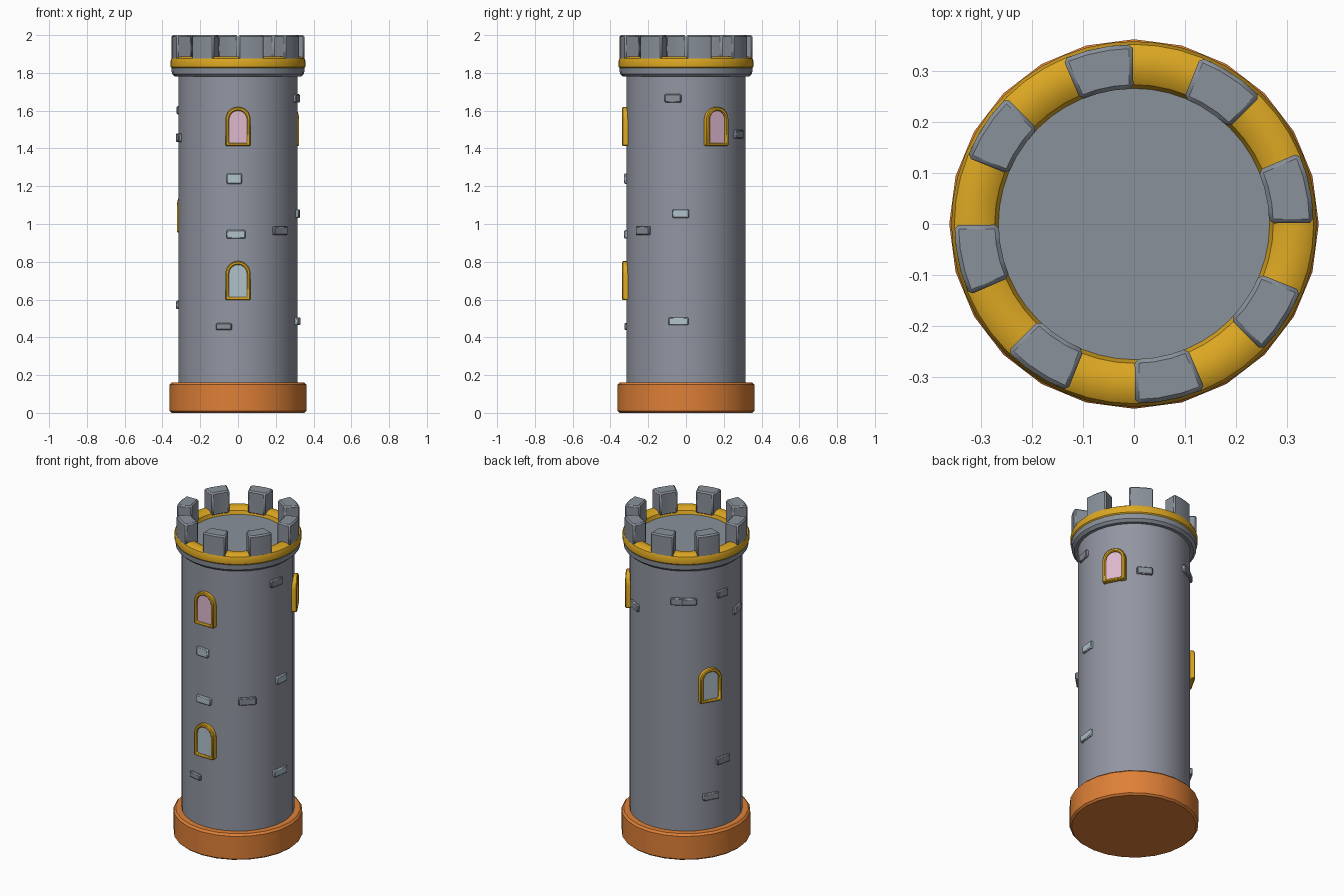
import bpy, bmesh
from math import sin, cos, pi, radians

if "Cube" in bpy.data.objects:
    bpy.data.objects.remove(bpy.data.objects["Cube"])


def material(name, rgb):
    m = bpy.data.materials.new(name)
    lin = [((c / 255 + 0.055) / 1.055) ** 2.4 for c in rgb]
    m.diffuse_color = (*lin, 1)
    m.use_nodes = True
    m.node_tree.nodes["Principled BSDF"].inputs["Base Color"].default_value = m.diffuse_color
    return m


WALL = material("wall_grey", (146, 150, 162))
STONE = material("stone_grey", (138, 145, 154))
PALE = material("pale_blue_grey", (176, 194, 203))
GOLD = material("gold", (220, 167, 34))
ORANGE = material("orange", (222, 128, 55))
PINK = material("pale_pink", (222, 184, 206))


def finish(bm, name, mat, bevel=0.0, angle=35):
    bmesh.ops.remove_doubles(bm, verts=bm.verts, dist=1e-5)
    bmesh.ops.recalc_face_normals(bm, faces=bm.faces)
    me = bpy.data.meshes.new(name)
    bm.to_mesh(me)
    bm.free()
    me.materials.append(mat)
    ob = bpy.data.objects.new(name, me)
    bpy.context.collection.objects.link(ob)
    if bevel:
        b = ob.modifiers.new("bevel", "BEVEL")
        b.width = bevel
        b.segments = 1
        b.limit_method = "ANGLE"
    bpy.context.view_layer.objects.active = ob
    ob.select_set(True)
    bpy.ops.object.shade_smooth_by_angle(angle=radians(angle))
    ob.select_set(False)
    return ob


def lathe(name, profile, n, mat, closed=False):
    """Turn an (r, z) profile around the z axis."""
    bm = bmesh.new()
    rings = [[bm.verts.new((r * cos(2 * pi * i / n), r * sin(2 * pi * i / n), z))
              for r, z in profile] for i in range(n)]
    m = len(profile)
    for i in range(n):
        a, b = rings[i], rings[(i + 1) % n]
        for j in range(m if closed else m - 1):
            k = (j + 1) % m
            bm.faces.new((a[j], b[j], b[k], a[k]))
    return finish(bm, name, mat)


def spot(az, u, z, r):
    """Point at sideways offset u, height z and depth r on the wall facing az."""
    a = radians(az)
    return (r * cos(a) - u * sin(a), r * sin(a) + u * cos(a), z)


def prism(name, outline, az, r0, r1, mat, hole=None, bevel=0.0):
    """Outline in (u, z) pushed out of the wall from r0 to r1, with optional hole."""
    bm = bmesh.new()
    loop = lambda pts, r: [bm.verts.new(spot(az, u, z, r)) for u, z in pts]
    n = len(outline)
    a, b = loop(outline, r0), loop(outline, r1)
    if hole:
        c, d = loop(hole, r0), loop(hole, r1)
        strips = [(a, b), (b, d), (d, c), (c, a)]
    else:
        strips = [(a, b)]
        bm.faces.new(a)
        bm.faces.new(b)
    for p, q in strips:
        for i in range(n):
            k = (i + 1) % n
            bm.faces.new((p[i], p[k], q[k], q[i]))
    return finish(bm, name, mat, bevel)


def arch(w, z0, zs, n=10):
    """Round-topped outline of half width w, from sill z0 to spring line zs."""
    return [(-w, z0), (w, z0)] + [(w * cos(pi * i / n), zs + w * sin(pi * i / n))
                                  for i in range(n + 1)]


# Base plinth, tower wall, flared rim with floor, gold ring
lathe("base", [(0, 0), (.351, 0), (.362, .01), (.362, .15), (.351, .162), (0, .162)], 24, ORANGE)
lathe("tower_wall", [(0, .1), (.316, .1), (.316, 1.80), (0, 1.80)], 32, WALL)
lathe("rim", [(0, 1.78), (.335, 1.78), (.35, 1.795), (.352, 1.825),
              (.30, 1.83), (.29, 1.852), (0, 1.852)], 32, STONE)
lathe("gold_ring", [(.265, 1.85), (.273, 1.873), (.295, 1.887), (.333, 1.888), (.352, 1.876),
                    (.358, 1.86), (.356, 1.832), (.345, 1.82), (.28, 1.82)], 48, GOLD, True)

# Battlements: eight curved blocks
for k in range(8):
    bm = bmesh.new()
    steps = 3
    secs = []
    for i in range(steps + 1):
        t = radians(45 * k + 0.3 + 23 * i / steps)
        secs.append([bm.verts.new((r * cos(t), r * sin(t), z))
                     for r, z in ((.265, 1.86), (.352, 1.86), (.352, 2), (.265, 2))])
    for s, e in zip(secs, secs[1:]):
        for j in range(4):
            bm.faces.new((s[j], s[(j + 1) % 4], e[(j + 1) % 4], e[j]))
    bm.faces.new(secs[0])
    bm.faces.new(secs[-1])
    finish(bm, f"battlement_{k + 1}", STONE, 0.008)

# Arched windows: gold frame and a thin pane
for i, (az, z, glass) in enumerate([(-90, .597, PALE), (150, .955, PALE),
                                    (-90, 1.413, PINK), (30, 1.413, PINK)], 1):
    prism(f"window_frame_{i}", arch(.067, z, z + .14), az, .295, .338, GOLD,
          hole=arch(.047, z + .016, z + .14), bevel=.005)
    prism(f"window_pane_{i}", arch(.048, z + .015, z + .14), az, .319, .327, glass)

# Raised bricks: direction, height, width, brick height, colour
BRICKS = [
    (-93.5, 1.24, .08, .055, PALE), (-92, .945, .10, .045, PALE),
    (-45.5, .965, .10, .045, STONE), (-103.5, .457, .085, .036, STONE),
    (-12.5, 1.665, .088, .045, STONE), (-5, 1.055, .088, .046, PALE),
    (-7, .485, .105, .042, PALE), (61, 1.475, .09, .045, STONE),
    (116, 1.583, .075, .045, STONE), (128, 1.583, .09, .042, STONE),
    (165, 1.603, .075, .045, STONE), (190, 1.457, .09, .045, STONE),
    (166, .572, .095, .045, STONE), (151, .365, .10, .042, STONE),
]
for i, (az, z, w, h, mat) in enumerate(BRICKS, 1):
    w, h = w / 2, h / 2
    prism(f"brick_{i}", [(-w, z - h), (w, z - h), (w, z + h), (-w, z + h)],
          az, .29, .327, mat, bevel=.005)
